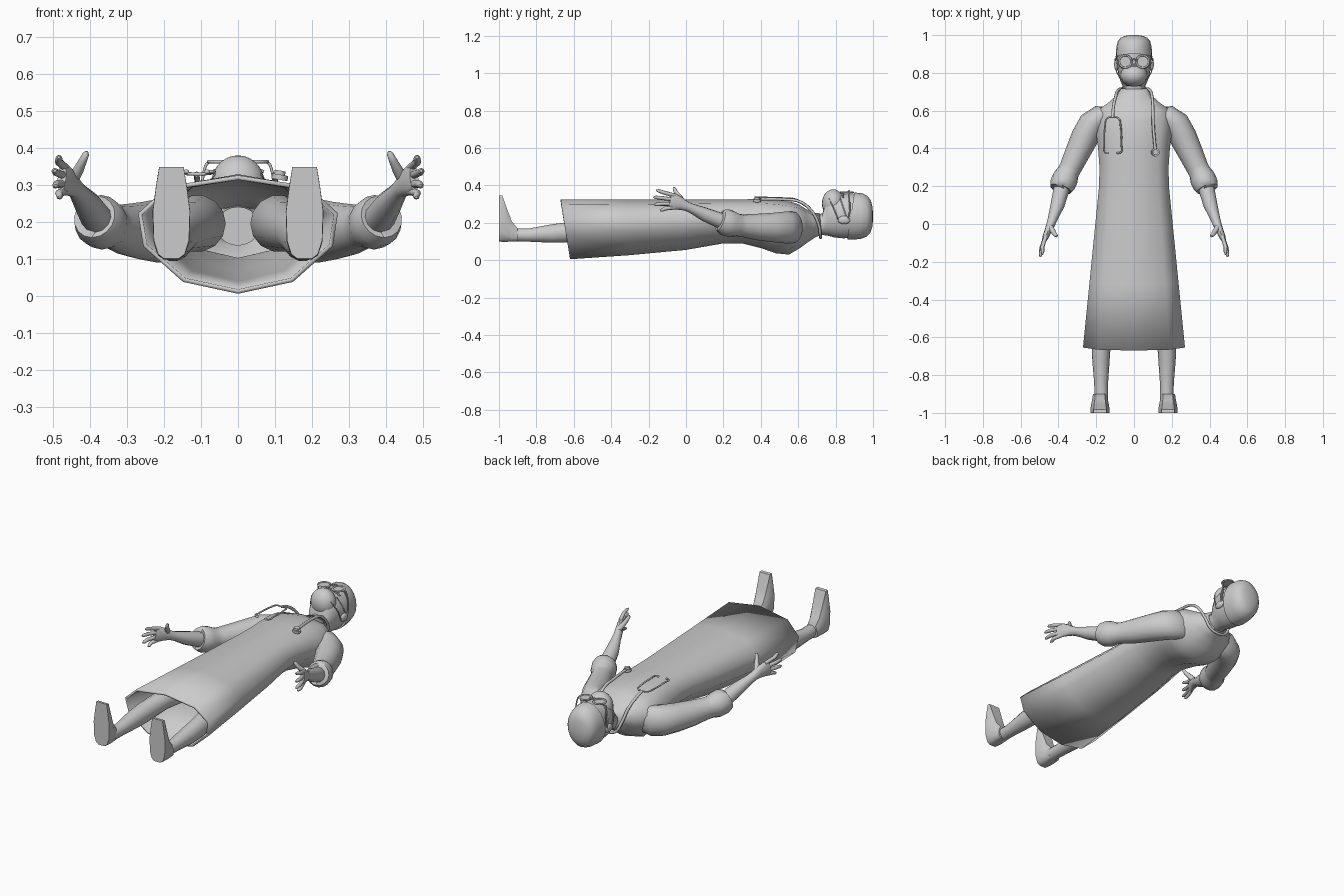
import bpy, bmesh, math
from mathutils import Vector


def skin(name, rings, caps=True, angle=50):
    """Bridge equal-length rings of points into one smooth mesh."""
    bm = bmesh.new()
    loops = [[bm.verts.new(p) for p in r] for r in rings]
    n = len(loops[0])
    for a, b in zip(loops, loops[1:]):
        for i in range(n):
            j = (i + 1) % n
            bm.faces.new((a[i], a[j], b[j], b[i]))
    if caps:
        bm.faces.new(loops[0])
        bm.faces.new(loops[-1][::-1])
    bmesh.ops.recalc_face_normals(bm, faces=bm.faces)
    me = bpy.data.meshes.new(name)
    bm.to_mesh(me)
    bm.free()
    ob = bpy.data.objects.new(name, me)
    bpy.context.collection.objects.link(ob)
    finish(ob, angle)
    return ob


def finish(ob, angle=50):
    bpy.ops.object.select_all(action='DESELECT')
    ob.select_set(True)
    bpy.context.view_layer.objects.active = ob
    bpy.ops.object.shade_smooth_by_angle(angle=math.radians(angle))


def loft(name, half, sections, cx=0, caps=True, angle=50):
    """Sections along y: (y at back, y at front, half width, z low, z high)."""
    loop = half + [(-x, z) for x, z in half[-2:0:-1]]
    rings = [[(cx + fx * w, y0 + (y1 - y0) * fz, lo + (hi - lo) * fz) for fx, fz in loop]
             for y0, y1, w, lo, hi in sections]
    return skin(name, rings, caps, angle)


def tube(name, path, s=1, n=12):
    """Path of (x, y, z, radius across, radius up); s mirrors it in x."""
    pts = [Vector(p[:3]) for p in path]
    rings = []
    for i, p in enumerate(pts):
        d = (pts[min(i + 1, len(pts) - 1)] - pts[max(i - 1, 0)]).normalized()
        side = d.cross(Vector((0, 0, 1))).normalized()
        up = side.cross(d)
        ra, rb = path[i][3], path[i][-1]
        ring = []
        for k in range(n):
            a = 2 * math.pi * k / n
            v = p + side * ra * math.cos(a) + up * rb * math.sin(a)
            ring.append((v.x * s, v.y, v.z))
        rings.append(ring)
    return skin(name, rings)


def cord(name, pts, r, s=1):
    cu = bpy.data.curves.new(name, 'CURVE')
    cu.dimensions = '3D'
    cu.bevel_depth = r
    cu.bevel_resolution = 2
    cu.resolution_u = 5
    cu.use_fill_caps = True
    sp = cu.splines.new('BEZIER')
    sp.bezier_points.add(len(pts) - 1)
    for b, p in zip(sp.bezier_points, pts):
        b.co = (p[0] * s, p[1], p[2])
        b.handle_left_type = b.handle_right_type = 'AUTO'
    ob = bpy.data.objects.new(name, cu)
    bpy.context.collection.objects.link(ob)


def ball(name, loc, scale):
    bpy.ops.mesh.primitive_uv_sphere_add(segments=24, ring_count=14, location=loc)
    ob = bpy.context.object
    ob.name = name
    ob.scale = scale
    finish(ob, 60)


# gown with an open, slanted hem
gown_half = [(0, 1), (.70, .91), (1, .68), (.95, .4), (.55, .1), (0, 0)]
gown = loft("gown", gown_half, [
    (-.62, -.67, .27, .005, .325), (-.3, -.32, .236, .027, .325), (0, 0, .205, .055, .325),
    (.2, .2, .185, .09, .325), (.3, .3, .183, .09, .325), (.4, .4, .19, .065, .328),
    (.48, .48, .2, .037, .325), (.55, .55, .205, .03, .315), (.61, .60, .19, .065, .30),
    (.65, .64, .135, .095, .275), (.69, .68, .09, .122, .255), (.725, .715, .068, .135, .25)],
    caps=False, angle=70)
mod = gown.modifiers.new("cloth_thickness", 'SOLIDIFY')
mod.thickness = .012
mod.offset = -1 if gown.data.polygons[0].normal.dot(gown.data.polygons[0].center - Vector((0, 0, .17))) > 0 else 1

# neck, head and surgical cap
oval = [(math.sin(math.pi * i / 10), .5 + .5 * math.cos(math.pi * i / 10)) for i in range(11)]
loft("head", oval, [
    (.66, .66, .058, .135, .24), (.73, .73, .06, .135, .25), (.765, .745, .07, .13, .32),
    (.79, .77, .082, .122, .345), (.84, .84, .09, .117, .353), (.93, .93, .088, .12, .35)])
loft("cap", oval, [
    (.865, .905, .088, .12, .35), (.862, .90, .097, .11, .362), (.885, .92, .096, .11, .36),
    (.93, .945, .093, .113, .357), (.965, .97, .086, .125, .343), (.985, .988, .07, .145, .32),
    (.996, .996, .047, .178, .29), (1, 1, .018, .215, .25)])
ball("face_mask", (0, .787, .303), (.072, .06, .076))

# glasses: bridge and brow bar
cord("glasses_bridge", [(-.014, .867, .367), (0, .872, .372), (.014, .867, .367)], .004)
tube("mask_edge", [(-.07, .842, .335, .004), (0, .842, .362, .004), (.07, .842, .335, .004)], n=8)

sole = [(0, 1), (.66, 1), (.82, .8), (1, .52), (.95, .2), (.72, .05), (.4, 0), (0, 0)]
for s, tag in ((1, "right"), (-1, "left")):
    # ear, lens, temple and mask strap
    ball("ear_" + tag, (s * .093, .845, .215), (.012, .033, .022))
    bpy.ops.mesh.primitive_torus_add(location=(s * .046, .86, .362), major_radius=.033,
                                     minor_radius=.005, major_segments=24, minor_segments=8)
    bpy.context.object.name = "lens_rim_" + tag
    finish(bpy.context.object)
    bpy.ops.mesh.primitive_cylinder_add(vertices=24, radius=.033, depth=.004,
                                        location=(s * .046, .86, .36))
    bpy.context.object.name = "lens_" + tag
    finish(bpy.context.object)
    cord("temple_" + tag, [(.078, .868, .362), (.088, .87, .35), (.099, .868, .23), (.099, .845, .2)], .004, s)
    for k, (y0, y1) in enumerate(((.825, .865), (.765, .82))):
        cord(f"mask_strap_{k}_{tag}", [(.06, y0, .33), (.086, (y0 + y1) / 2, .27), (.096, y1, .2)], .003, s)

    # sleeve with a rolled cuff
    tube("sleeve_" + tag, [
        (.13, .58, .175, .04, .07), (.175, .57, .175, .062, .085), (.222, .53, .175, .073, .085),
        (.26, .46, .175, .073, .078), (.30, .375, .178, .066, .07), (.335, .30, .185, .059, .06),
        (.347, .277, .188, .058, .06), (.362, .245, .193, .068, .07), (.378, .21, .203, .068, .072),
        (.388, .185, .213, .058, .06), (.386, .187, .212, .04, .042)], s, 16)
    # forearm and palm
    tube("forearm_" + tag, [
        (.36, .25, .19, .042), (.385, .18, .213, .042), (.405, .10, .245, .037),
        (.43, .03, .277, .026), (.44, 0, .29, .023, .026), (.452, -.03, .303, .02, .035),
        (.467, -.065, .313, .017, .044), (.476, -.088, .318, .012, .040)], s)
    # fingers
    for k, (zb, xt, yt, zt) in enumerate(((.35, .484, -.16, .374), (.328, .495, -.175, .337),
                                          (.306, .493, -.172, .297), (.287, .482, -.14, .266))):
        tube(f"finger_{k}_{tag}", [
            (.466, -.06, zb - .005, .011), ((.474 + xt) / 2 + .006, (yt - .08) / 2, (zb + zt) / 2, .0105),
            (xt, yt + .012, zt - (zt - zb) * .1, .009), (xt, yt, zt, .004)], s, 8)
    tube("thumb_" + tag, [
        (.448, -.012, .31, .016), (.431, -.035, .34, .014), (.419, -.055, .365, .011),
        (.411, -.062, .382, .009), (.409, -.064, .39, .004)], s, 8)

    # leg and shoe
    tube("leg_" + tag, [
        (.105, .05, .19, .07), (.11, -.1, .195, .077), (.13, -.3, .185, .068), (.155, -.48, .17, .053),
        (.172, -.62, .15, .05, .056), (.175, -.72, .142, .046, .05), (.174, -.84, .134, .037, .036),
        (.173, -.93, .135, .035, .036)], s, 14)
    loft("shoe_" + tag, sole, [
        (-1, -1, .05, .10, .347), (-.982, -.982, .051, .098, .345), (-.96, -.955, .047, .098, .27),
        (-.935, -.93, .042, .10, .205), (-.90, -.90, .037, .10, .17)], s * .18)

# stethoscope: tube around the neck, chest piece, fork and ear tips
cord("stethoscope_tube", [
    (-.112, .565, .328), (-.11, .61, .312), (-.098, .67, .265), (-.082, .71, .19), (-.05, .718, .135),
    (0, .72, .12), (.05, .718, .135), (.082, .71, .19), (.096, .67, .265), (.1, .61, .312),
    (.102, .52, .325), (.112, .40, .327)], .008)
for s in (1, -1):
    cord("stethoscope_fork", [
        (-.112, .565, .328), (-.112 + s * .03, .56, .33), (-.112 + s * .041, .52, .332),
        (-.112 + s * .045, .42, .335), (-.112 + s * .043, .38, .335), (-.112 + s * .03, .376, .335)], .0045)
    ball("ear_tip", (-.112 + s * .028, .376, .335), (.008, .006, .006))
for r, z in ((.022, .32), (.015, .331)):
    bpy.ops.mesh.primitive_cylinder_add(vertices=20, radius=r, depth=.014, location=(.113, .38, z),
                                        rotation=(0, math.radians(10), 0))
    bpy.context.object.name = "chest_piece"
    finish(bpy.context.object)
